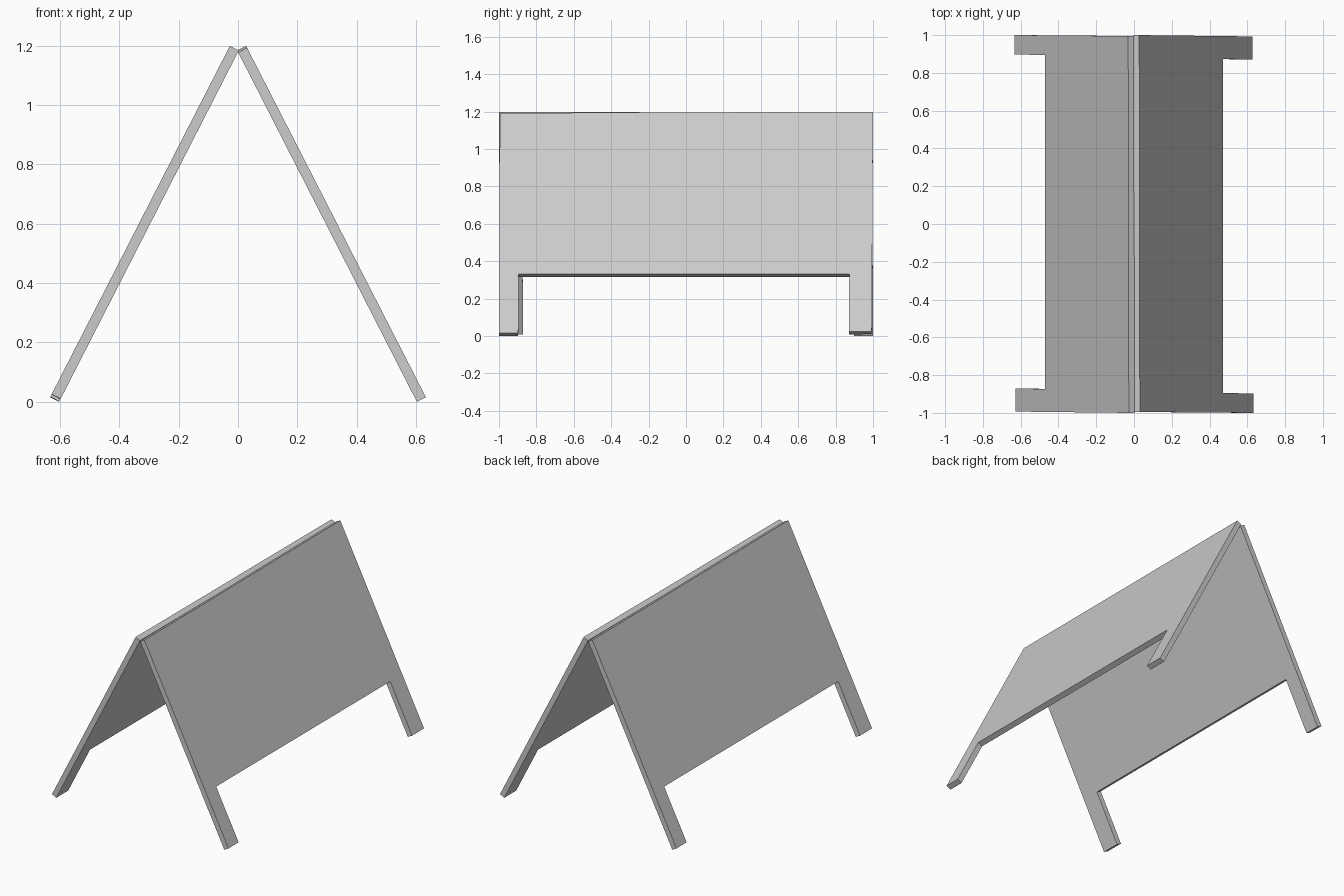
import bpy, bmesh
from math import pi
from mathutils import Vector, Matrix

if "Cube" in bpy.data.objects:
    bpy.data.objects.remove(bpy.data.objects["Cube"])

APEX = Vector((0, 0, 1.178))                   # inner top edge of the panels
DOWN = Vector((0.4554, 0, -0.8903))            # direction down the slope
OUT = Vector((0.8903, 0, 0.4554))              # outward panel normal
THICK = 0.034

# Board outline with two legs: (y, distance down the slope)
OUTLINE = [(-0.995, 0.001), (-1.0, 1.323), (-0.897, 1.322), (-0.895, 0.969),
           (0.873, 0.969), (0.871, 1.313), (0.993, 1.312), (1.0, -0.006)]


def make_panel(name, turn):
    bm = bmesh.new()
    face = bm.faces.new([bm.verts.new(APEX + DOWN * s + Vector((0, y, 0)))
                         for y, s in OUTLINE])
    ext = bmesh.ops.extrude_face_region(bm, geom=[face])
    verts = [g for g in ext["geom"] if isinstance(g, bmesh.types.BMVert)]
    bmesh.ops.translate(bm, verts=verts, vec=OUT * THICK)
    bmesh.ops.transform(bm, matrix=Matrix.Rotation(turn, 4, 'Z'), verts=bm.verts)
    bmesh.ops.recalc_face_normals(bm, faces=bm.faces)
    mesh = bpy.data.meshes.new(name)
    bm.to_mesh(mesh)
    bm.free()
    bpy.context.collection.objects.link(bpy.data.objects.new(name, mesh))


# Two identical boards leaning together, one turned half way round
make_panel("right_panel", 0)
make_panel("left_panel", pi)
